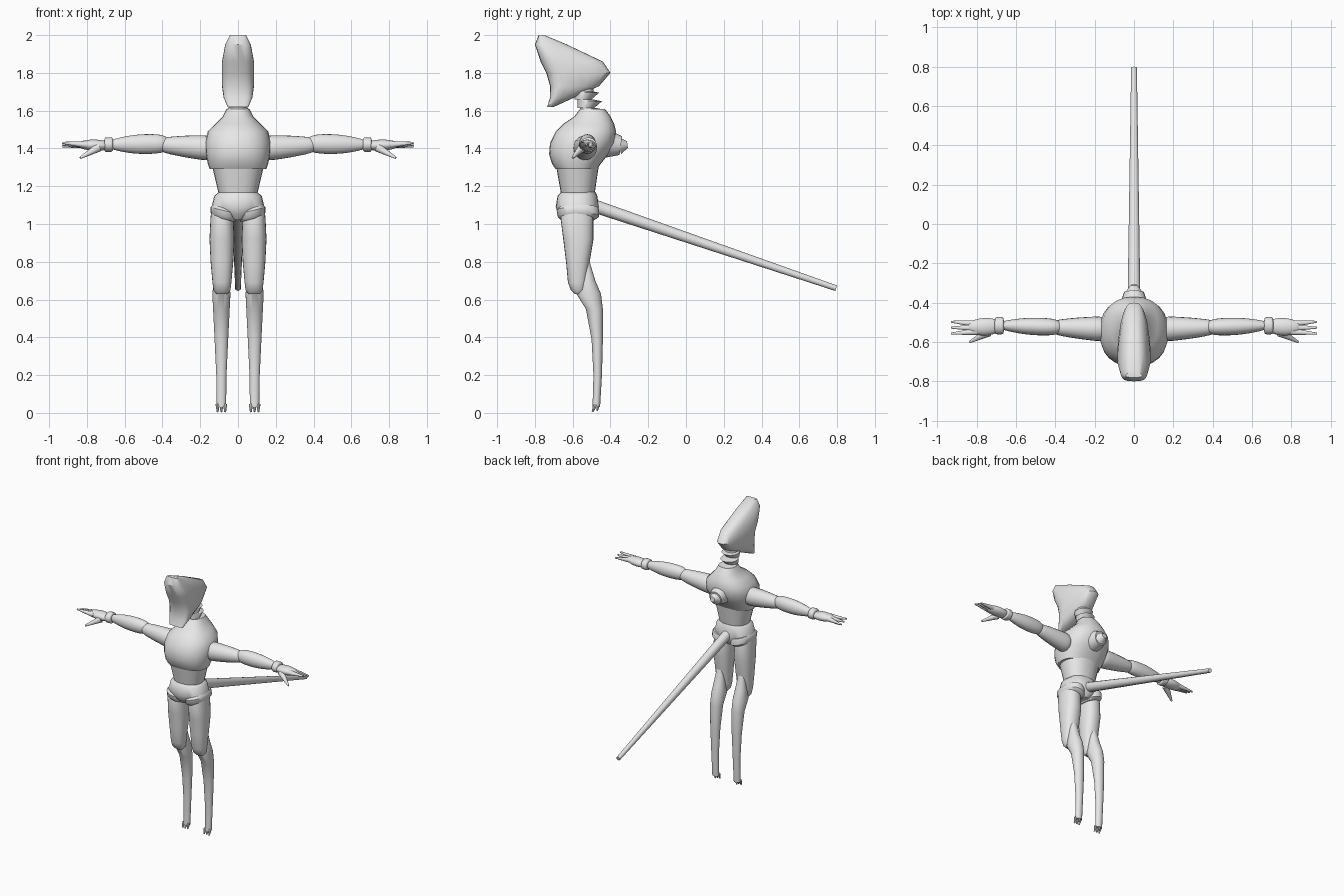
import bpy
import bmesh
from math import cos, sin, pi, tau, radians, copysign
from mathutils import Vector, Matrix

default = bpy.data.objects.get("Cube")
if default:
    bpy.data.objects.remove(default, do_unlink=True)

grey = bpy.data.materials.new("plain grey")
grey.use_nodes = True
COLOUR = (.8, .8, .8, 1)
grey.diffuse_color = COLOUR
for node in grey.node_tree.nodes:
    if node.type == "BSDF_PRINCIPLED":
        node.inputs["Base Color"].default_value = COLOUR


def finish(name, bm, mirrored):
    """Turn a bmesh into a shaded object, optionally reflected to the right side."""
    if mirrored:
        bmesh.ops.scale(bm, vec=(-1, 1, 1), verts=bm.verts)
    bmesh.ops.recalc_face_normals(bm, faces=bm.faces)
    mesh = bpy.data.meshes.new(name)
    bm.to_mesh(mesh)
    bm.free()
    mesh.materials.append(grey)
    obj = bpy.data.objects.new(name, mesh)
    bpy.context.collection.objects.link(obj)
    bpy.ops.object.select_all(action="DESELECT")
    obj.select_set(True)
    bpy.context.view_layer.objects.active = obj
    bpy.ops.object.shade_smooth_by_angle(angle=radians(40))
    return obj


def skin(name, sections, mirrored=False):
    """Join equally divided cross-sections into a closed skin."""
    bm = bmesh.new()
    loops = [[bm.verts.new(point) for point in section] for section in sections]
    for lower, upper in zip(loops, loops[1:]):
        for i in range(len(lower)):
            bm.faces.new((lower[i - 1], lower[i], upper[i], upper[i - 1]))
    bm.faces.new(loops[0])
    bm.faces.new(loops[-1])
    return finish(name, bm, mirrored)


def unit_outline(power, taper, sides):
    """Rounded outline, optionally narrowing toward the back."""
    outline = []
    for i in range(sides):
        across, back = cos(tau * i / sides), sin(tau * i / sides)
        across = copysign(abs(across) ** (2 / power), across)
        back = copysign(abs(back) ** (2 / power), back)
        outline.append((across * (1 - taper * (back + 1) / 2), back))
    return outline


def upright(name, rows, power=2.3, taper=0, centre=0, sides=24, mirrored=False):
    """Stack of level sections: (height, half width, front, back)."""
    outline = unit_outline(power, taper, sides)
    sections = []
    for height, width, front, back in rows:
        middle, depth = (front + back) / 2, (back - front) / 2
        sections.append([(centre + width * u, middle + depth * v, height) for u, v in outline])
    return skin(name, sections, mirrored)


def sideways(name, start, end, first, last, bulge, depth, mirrored):
    """Round-ended swelling limb running along x; depth scales it front to back."""
    start, end = Vector(start), Vector(end)
    outline = unit_outline(2, 0, 20)
    steps = 14
    sections = []
    for step in range(steps + 1):
        t = step / steps
        rounding = max(.4, (1 - abs(2 * t - 1) ** 8) ** .5)
        radius = (first + (last - first) * t + bulge * sin(pi * t)) * rounding
        spot = start.lerp(end, t)
        sections.append([spot + Vector((0, u * radius * depth, v * radius)) for u, v in outline])
    return skin(name, sections, mirrored)


def cone(name, start, end, first, last, sides=10, mirrored=False):
    """Tapered rod between two points."""
    start, end = Vector(start), Vector(end)
    way = end - start
    turn = way.to_track_quat("Z", "Y").to_matrix().to_4x4()
    bm = bmesh.new()
    bmesh.ops.create_cone(bm, cap_ends=True, segments=sides, radius1=first, radius2=last,
                          depth=way.length,
                          matrix=Matrix.Translation((start + end) / 2) @ turn)
    return finish(name, bm, mirrored)


# Long wedge head with a hollow face and a pointed back
upright("head", [
    (2, .05, -.78, -.75), (1.95, .08, -.8, -.63), (1.86, .1, -.77, -.44),
    (1.8, .1, -.74, -.4), (1.73, .1, -.72, -.46), (1.67, .09, -.72, -.59),
    (1.62, .065, -.735, -.7),
], power=3, taper=.45)

# Neck of stacked flaring collars, each a little further forward
for index, collar in enumerate(("lower", "middle", "upper")):
    base, lean = 1.57 + .045 * index, .015 * index
    upright(collar + "_neck_collar", [
        (base, .05, -.56 - lean, -.47 - lean),
        (base + .035, .06, -.56 - lean, -.43 - lean),
        (base + .045, .05, -.56 - lean, -.48 - lean),
    ], power=2)
upright("neck_top", [(1.69, .05, -.58, -.49), (1.75, .05, -.6, -.49)], power=2)

# Chest, waist and hips
upright("chest", [
    (1.61, .06, -.56, -.43), (1.57, .08, -.59, -.4), (1.53, .12, -.65, -.38),
    (1.49, .16, -.69, -.37), (1.43, .175, -.72, -.375), (1.37, .17, -.725, -.41),
    (1.32, .16, -.71, -.45), (1.29, .15, -.69, -.47),
])
upright("waist", [(1.32, .14, -.69, -.46), (1.15, .1, -.66, -.485)])
upright("hips", [
    (1.17, .1, -.66, -.48), (1.15, .125, -.68, -.47), (1.09, .14, -.69, -.46),
    (1.05, .085, -.675, -.465), (1.02, .03, -.65, -.49),
])

# Stub on the back, with a smaller nozzle
cone("back_stub", (0, -.42, 1.425), (0, -.345, 1.415), .075, .05, sides=16)
cone("back_nozzle", (0, -.35, 1.415), (0, -.31, 1.42), .045, .018, sides=16)

# Straight tail
cone("tail", (0, -.5, 1.1), (0, .795, .66), .035, .015, sides=14)

for side, mirrored in (("left", False), ("right", True)):
    # Arm: heavy shoulder, full forearm, banded wrist and flat palm
    sideways(side + "_upper_arm", (.12, -.535, 1.4), (.43, -.525, 1.42),
             first=.07, last=.035, bulge=.005, depth=.95, mirrored=mirrored)
    sideways(side + "_forearm", (.36, -.525, 1.425), (.71, -.515, 1.42),
             first=.045, last=.015, bulge=.02, depth=.85, mirrored=mirrored)
    sideways(side + "_wrist_band", (.66, -.517, 1.42), (.71, -.517, 1.42),
             first=.038, last=.038, bulge=0, depth=1.15, mirrored=mirrored)
    sideways(side + "_palm", (.68, -.52, 1.415), (.85, -.525, 1.42),
             first=.02, last=.015, bulge=.012, depth=1.5, mirrored=mirrored)

    # Fingers fan out from the palm; the thumb drops forward
    for finger, spread in (("rear", 1), ("middle", 0), ("front", -1)):
        tip = Vector((.93, -.527 + .03 * spread, 1.42 - .01 * spread))
        root = Vector((.8, -.527 + .02 * spread, 1.42))
        cone(f"{side}_{finger}_finger", root, tip, .019, .005, mirrored=mirrored)
    cone(side + "_thumb", (.74, -.55, 1.405), (.835, -.6, 1.35), .024, .006,
         mirrored=mirrored)

    # Leg: thigh, and a shin set behind the knee
    upright(side + "_thigh", [
        (1.1, .05, -.64, -.51), (1.04, .06, -.665, -.49), (.92, .066, -.65, -.49),
        (.8, .06, -.635, -.51), (.69, .05, -.625, -.525), (.65, .045, -.61, -.53),
        (.63, .03, -.59, -.55),
    ], centre=.085, mirrored=mirrored)
    upright(side + "_shin", [
        (.8, .025, -.545, -.51), (.7, .04, -.56, -.48), (.63, .048, -.58, -.45),
        (.55, .044, -.53, -.44), (.39, .036, -.5, -.44), (.2, .027, -.49, -.445),
        (.03, .025, -.495, -.455),
    ], power=2, centre=.088, mirrored=mirrored)

    # Hip hoop, sloping down toward the middle
    hoop = upright(side + "_hip_hoop", [
        (1.09, .06, -.67, -.465), (1.075, .07, -.685, -.46),
        (1.045, .07, -.68, -.46), (1.03, .06, -.665, -.48),
    ], centre=.075, mirrored=mirrored)
    for vertex in hoop.data.vertices:
        vertex.co.z += (abs(vertex.co.x) - .09) / 4

    # Short toes and a heel claw
    for toe, offset in (("inner", -.02), ("middle", 0), ("outer", .02)):
        x = .088 + offset
        cone(f"{side}_{toe}_toe", (x, -.48, .045), (x, -.495, .005), .011, .005,
             sides=8, mirrored=mirrored)
    cone(side + "_heel_claw", (.088, -.465, .045), (.088, -.47, .01), .01, .004,
         sides=8, mirrored=mirrored)
